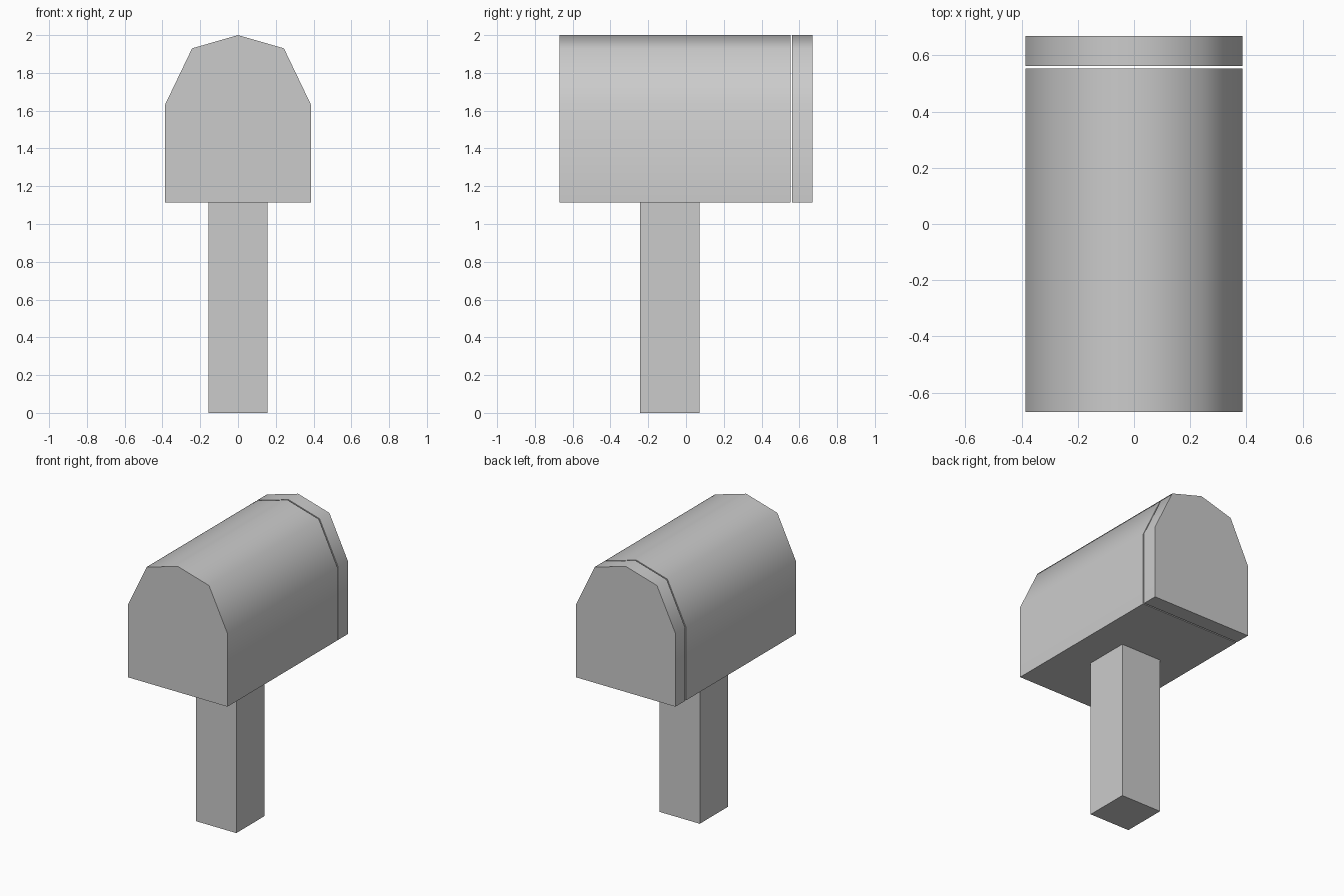
import bpy
import bmesh
from math import radians

cube = bpy.data.objects.get("Cube")
if cube:
    bpy.data.objects.remove(cube, do_unlink=True)

# One grey for every part
GREY = (0.6, 0.6, 0.6, 1.0)
grey = bpy.data.materials.new("plain_grey")
grey.use_nodes = True
grey.diffuse_color = GREY
grey.node_tree.nodes["Principled BSDF"].inputs["Base Color"].default_value = GREY


def extrude_profile(name, outline, y_front, y_back):
    """Extrude a closed x/z outline along y into a solid."""
    bm = bmesh.new()
    face = bm.faces.new([bm.verts.new((x, y_front, z)) for x, z in outline])
    result = bmesh.ops.extrude_face_region(bm, geom=[face], use_keep_orig=True)
    moved = [v for v in result["geom"] if isinstance(v, bmesh.types.BMVert)]
    bmesh.ops.translate(bm, verts=moved, vec=(0, y_back - y_front, 0))
    bmesh.ops.recalc_face_normals(bm, faces=bm.faces)
    mesh = bpy.data.meshes.new(name)
    bm.to_mesh(mesh)
    bm.free()
    mesh.materials.append(grey)
    obj = bpy.data.objects.new(name, mesh)
    bpy.context.collection.objects.link(obj)
    # Soft roof facets, crisp ends and base
    bpy.ops.object.select_all(action="DESELECT")
    obj.select_set(True)
    bpy.context.view_layer.objects.active = obj
    bpy.ops.object.shade_smooth_by_angle(angle=radians(60))
    return obj


# Arched box outline: right half mirrored about the ridge
half = [(0.387, 1.115), (0.387, 1.63), (0.243, 1.93)]
arch = half + [(0, 2.0)] + [(-x, z) for x, z in reversed(half)]

# Box body and the separate end door, with a thin gap between them
extrude_profile("box_body", arch, -0.67, 0.553)
extrude_profile("box_door", arch, 0.562, 0.67)

# Square post
w = 0.157
post = [(w, 0), (w, 1.115), (-w, 1.115), (-w, 0)]
extrude_profile("post", post, -0.243, 0.071)
